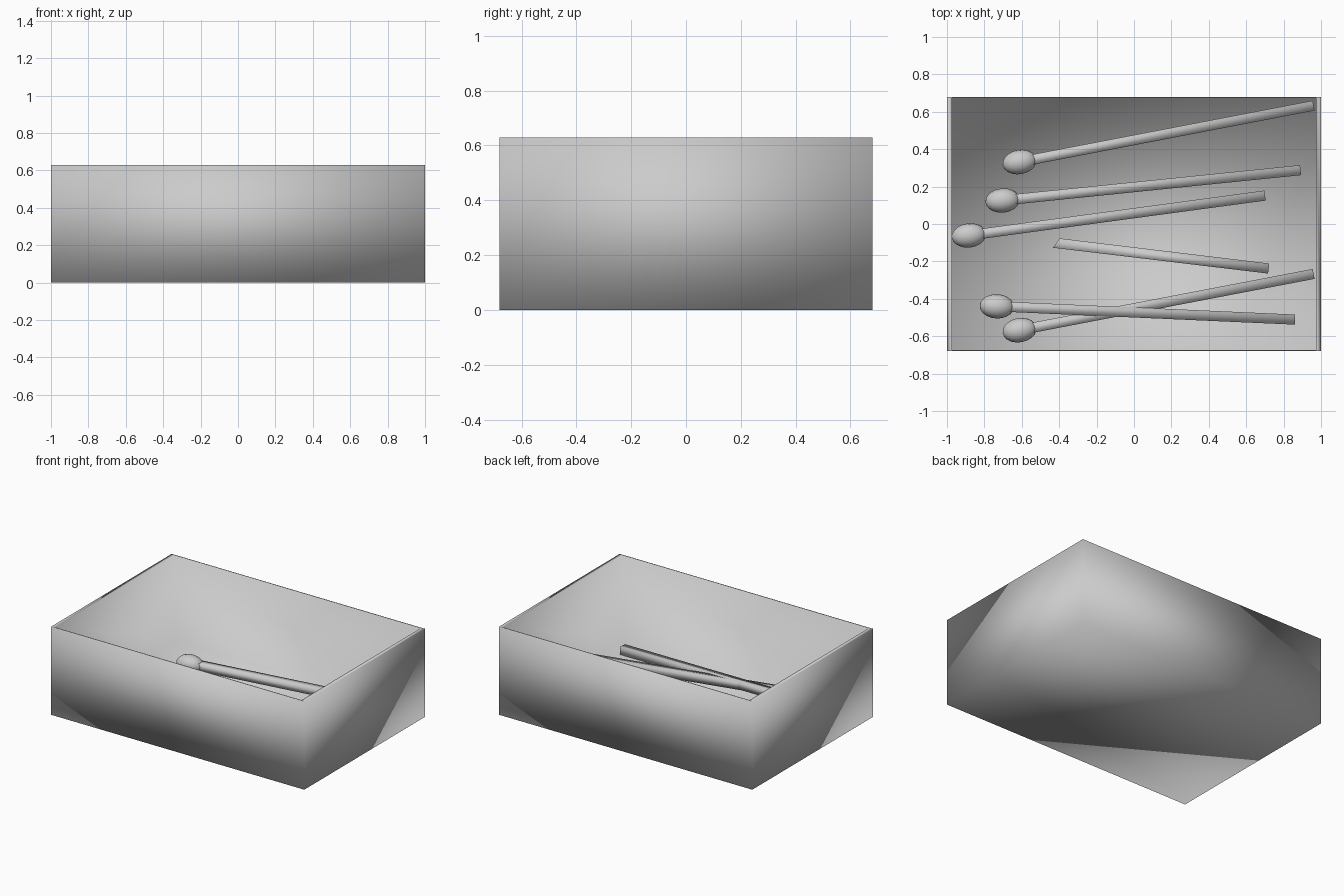
import bpy, bmesh
from mathutils import Vector, Matrix

if "Cube" in bpy.data.objects:
    bpy.data.objects.remove(bpy.data.objects["Cube"])

FLOOR, W = 0.02, 0.054


def box(bm, lo, hi):
    lo, hi = Vector(lo), Vector(hi)
    m = Matrix.Translation((lo + hi) / 2) @ Matrix.Diagonal((*(hi - lo), 1))
    return bmesh.ops.create_cube(bm, size=1, matrix=m)["verts"]


def finish(bm, name):
    bmesh.ops.recalc_face_normals(bm, faces=bm.faces)
    for f in bm.faces:
        f.smooth = True
    me = bpy.data.meshes.new(name)
    bm.to_mesh(me)
    bm.free()
    ob = bpy.data.objects.new(name, me)
    bpy.context.collection.objects.link(ob)
    return ob


# open tray: inset the top of a block and push the inner face down to the floor
bm = bmesh.new()
box(bm, (-1, -0.68, 0), (1, 0.68, 0.63))
bm.faces.ensure_lookup_table()
top = max(bm.faces, key=lambda f: f.calc_center_median().z)
bmesh.ops.inset_region(bm, faces=[top], thickness=0.01)
for v in top.verts:
    v.co.x = 0.973 if v.co.x > 0 else -0.973
inner = bmesh.ops.extrude_discrete_faces(bm, faces=[top])["faces"][0]
for v in inner.verts:
    v.co.z = FLOOR
finish(bm, "tray")


def match_stick(name, start, end, head=True, skew=0.0):
    """Square stick from start to end, with an oval tip beyond the start."""
    a, b = Vector(start), Vector(end)
    d = b - a
    bm = bmesh.new()
    for v in box(bm, (0, -W / 2, -W / 2), (d.length, W / 2, W / 2)):
        if v.co.x < 0.01 and v.co.y > 0:
            v.co.x += skew
    if head:
        # the stick is open where it runs into the tip
        cap = min(bm.faces, key=lambda f: f.calc_center_median().x)
        for v in cap.verts:
            v.co.x -= 0.02
        bmesh.ops.delete(bm, geom=[cap], context='FACES_ONLY')
        m = (Matrix.Translation((-0.083, 0, 0)) @ Matrix.Diagonal((0.092, 0.065, 0.062, 1))
             @ Matrix.Rotation(1.5708, 4, 'Y'))
        bmesh.ops.create_uvsphere(bm, u_segments=16, v_segments=10, radius=1, matrix=m)
    x = d.normalized()
    y = Vector((0, 0, 1)).cross(x).normalized()
    rot = Matrix((x, y, x.cross(y))).transposed().to_4x4()
    bm.transform(Matrix.Translation(a) @ rot)
    finish(bm, name)


# matches lying on the floor, heads resting so the sticks tilt slightly
for i, (x0, y0, x1, y1, lift) in enumerate([
        (-0.53, 0.347, 0.96, 0.633, 0),
        (-0.62, 0.134, 0.89, 0.288, 0),
        (-0.80, -0.05, 0.70, 0.152, 0),
        (-0.53, -0.552, 0.96, -0.267, 0),
        (-0.65, -0.444, 0.86, -0.511, 0.01)]):
    match_stick(f"match_{i + 1}", (x0, y0, 0.081 + lift), (x1, y1, 0.05))

# broken match without a head, snapped at an angle
match_stick("broken_match", (-0.43, -0.1, 0.048), (0.72, -0.238, 0.048), head=False, skew=0.03)
